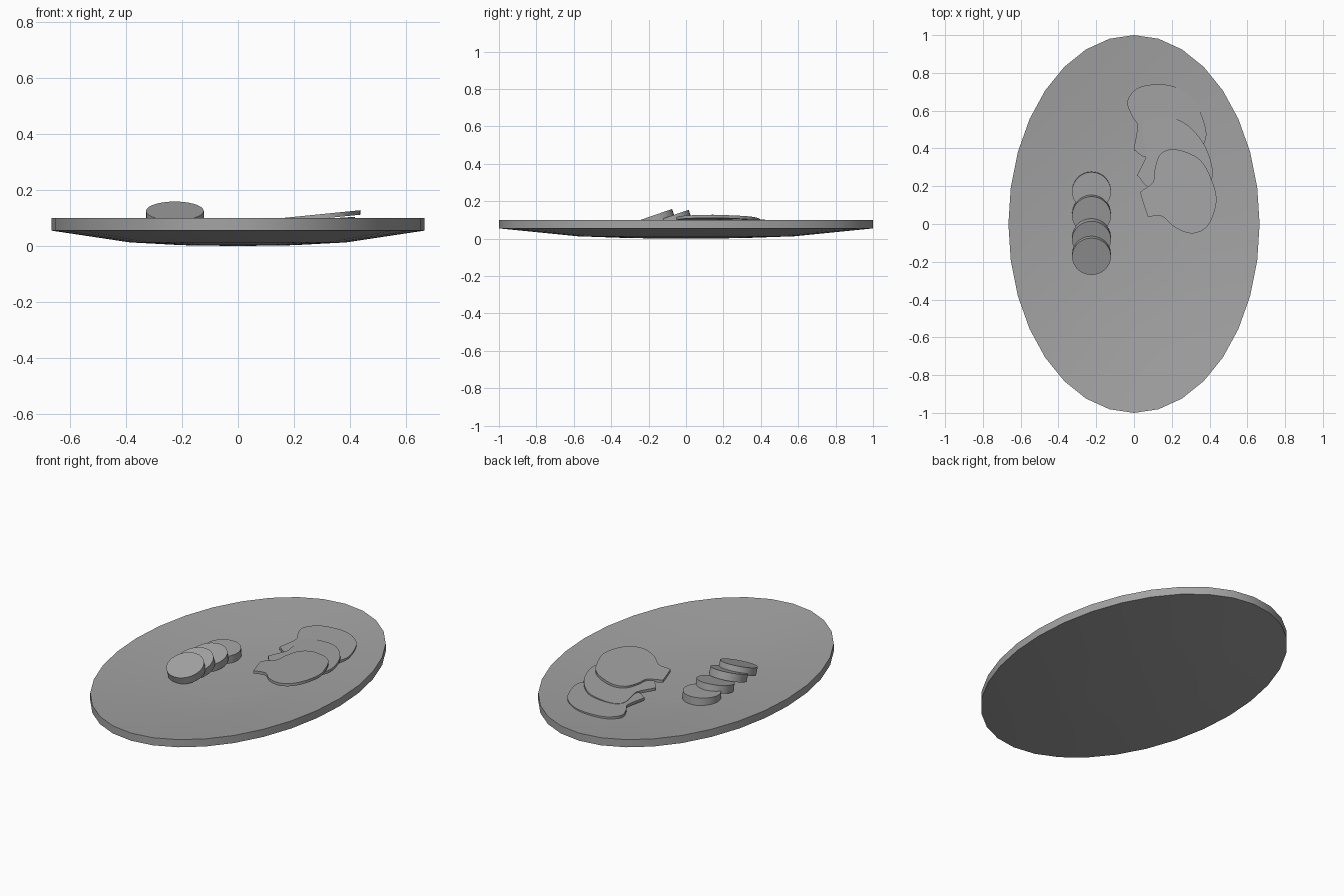
import bpy
import bmesh
from math import radians, sin, cos, tau
from mathutils import Matrix, Vector

if "Cube" in bpy.data.objects:
    bpy.data.objects.remove(bpy.data.objects["Cube"], do_unlink=True)

grey = bpy.data.materials.new("plain_grey")
grey.use_nodes = True
colour = (0.37, 0.37, 0.37, 1)
grey.diffuse_color = colour
grey.node_tree.nodes["Principled BSDF"].inputs["Base Color"].default_value = colour


def finish(name, bm):
    """Turn a bmesh into a grey object, smooth with sharp edges kept."""
    bmesh.ops.recalc_face_normals(bm, faces=bm.faces[:])
    mesh = bpy.data.meshes.new(name)
    bm.to_mesh(mesh)
    bm.free()
    mesh.materials.append(grey)
    obj = bpy.data.objects.new(name, mesh)
    bpy.context.collection.objects.link(obj)
    bpy.ops.object.select_all(action='DESELECT')
    obj.select_set(True)
    bpy.context.view_layer.objects.active = obj
    bpy.ops.object.shade_smooth_by_angle(angle=radians(30))
    return obj


def smooth_loop(points, steps=4):
    """Closed Catmull-Rom curve through the points."""
    pts = [Vector(p) for p in points]
    n = len(pts)
    out = []
    for i in range(n):
        a, b, c, d = (pts[(i + k - 1) % n] for k in range(4))
        for s in range(steps):
            t = s / steps
            out.append((2 * b + (c - a) * t + (2 * a - 5 * b + 4 * c - d) * t ** 2
                        + (3 * b - a - 3 * c + d) * t ** 3) / 2)
    return out


# Shallow oval platter: a lathed dish profile squeezed in x
profile = [(0, 0), (.3, .003), (.58, .013), (1, .055),
           (1, .1), (.58, .058), (.3, .048), (0, .045)]
bm = bmesh.new()
verts = [bm.verts.new((0, r, z)) for r, z in profile]
edges = [bm.edges.new(pair) for pair in zip(verts, verts[1:])]
bmesh.ops.spin(bm, geom=verts + edges, cent=(0, 0, 0), axis=(0, 0, 1),
               angle=tau, steps=32)
bmesh.ops.remove_doubles(bm, verts=bm.verts[:], dist=0.0005)
bmesh.ops.scale(bm, vec=(.665, 1, 1), verts=bm.verts[:])
finish("platter", bm)

# Row of leaning round slices: face centre y, face centre z, lean
thick = .045
for i, (y, z, lean) in enumerate([(-.172, .125, 19), (-.083, .121, 19),
                                  (.045, .107, 13), (.172, .094, 3)]):
    a = radians(lean)
    bm = bmesh.new()
    normal = Vector((0, -sin(a), cos(a)))
    centre = Vector((-.225, y, z)) - normal * thick / 2
    bmesh.ops.create_cone(bm, cap_ends=True, segments=28, radius1=.103,
                          radius2=.103, depth=thick,
                          matrix=Matrix.Translation(centre) @ Matrix.Rotation(a, 4, 'X'))
    finish(f"round_slice_{i + 1}", bm)


# Fanned thin slices, each a tilted outline with thickness
def flat_slice(name, outline, height, slope_x, slope_y):
    bm = bmesh.new()
    ring = [bm.verts.new((p.x, p.y, height + slope_x * (p.x - .2) + slope_y * (p.y - .5)))
            for p in smooth_loop(outline)]
    face = bm.faces.new(ring)
    lower = bmesh.ops.extrude_face_region(bm, geom=[face], use_keep_orig=True)
    bmesh.ops.translate(bm, vec=(0, 0, -.016),
                        verts=[v for v in lower["geom"] if isinstance(v, bmesh.types.BMVert)])
    finish(name, bm)


flat_slice("thin_slice_front",
           [(.1, .22), (.04, .175), (.036, .155), (.068, .055), (.08, .04), (.15, .04),
            (.22, -.02), (.31, -.05), (.39, -.01), (.435, .105), (.42, .21),
            (.35, .34), (.22, .395), (.14, .37), (.11, .29)],
           .104, .1, 0)
flat_slice("thin_slice_middle",
           [(.065, .36), (.02, .265), (.025, .25), (.075, .195), (.14, .21),
            (.24, .15), (.34, .14), (.41, .23), (.41, .32), (.36, .44),
            (.26, .54), (.15, .565), (.07, .55), (.045, .5), (.06, .42)],
           .091, .06, 0)
flat_slice("thin_slice_back",
           [(.018, .52), (0, .4), (.01, .385), (.06, .355), (.12, .39),
            (.22, .35), (.32, .36), (.38, .45), (.37, .54), (.32, .65),
            (.23, .72), (.13, .74), (.02, .72), (-.035, .65), (-.01, .57)],
           .083, .02, .02)
